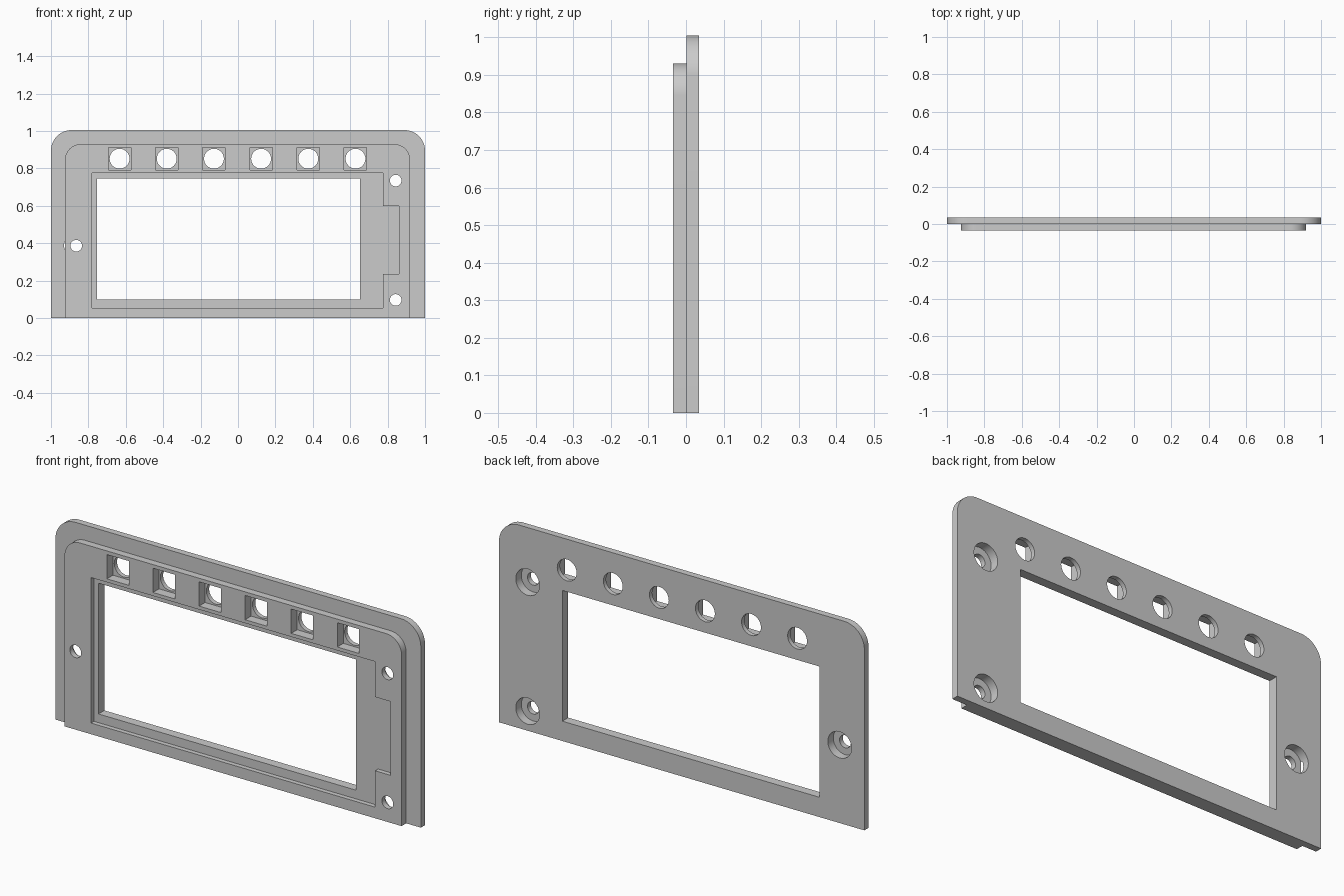
import bpy, bmesh
from math import sin, cos, pi

if "Cube" in bpy.data.objects:
    bpy.data.objects.remove(bpy.data.objects["Cube"])

FRONT, STEP, BACK = -0.035, 0.001, 0.034


def prism(name, pts, y0, y1):
    """Extrude an x-z outline from y0 to y1."""
    bm = bmesh.new()
    face = bm.faces.new([bm.verts.new((x, y0, z)) for x, z in pts])
    ext = bmesh.ops.extrude_face_region(bm, geom=[face])
    verts = [v for v in ext["geom"] if isinstance(v, bmesh.types.BMVert)]
    bmesh.ops.translate(bm, verts=verts, vec=(0, y1 - y0, 0))
    bmesh.ops.recalc_face_normals(bm, faces=bm.faces)
    me = bpy.data.meshes.new(name)
    bm.to_mesh(me)
    bm.free()
    ob = bpy.data.objects.new(name, me)
    bpy.context.collection.objects.link(ob)
    return ob


def arc(cx, cz, r, a0, a1, n):
    return [(cx + r * cos(a0 + (a1 - a0) * i / n),
             cz + r * sin(a0 + (a1 - a0) * i / n)) for i in range(n + 1)]


def rect(x0, x1, z0, z1):
    return [(x0, z0), (x1, z0), (x1, z1), (x0, z1)]


def circle(x, z, r, n=48):
    return arc(x, z, r, 0, 2 * pi, n)[:-1]


def tombstone(x0, x1, top, r):
    """Outline with square bottom and rounded top corners."""
    return ([(x0, 0), (x1, 0)] + arc(x1 - r, top - r, r, 0, pi / 2, 16)
            + arc(x0 + r, top - r, r, pi / 2, pi, 16))


def boolean(target, other, op):
    mod = target.modifiers.new(op, 'BOOLEAN')
    mod.operation, mod.solver, mod.object = op, 'EXACT', other
    other.hide_render = True
    bpy.context.view_layer.objects.active = target
    bpy.ops.object.modifier_apply(modifier=mod.name)
    bpy.data.objects.remove(other)


# Outer flange with the smaller raised step on the front
panel = prism("front_panel", tombstone(-1, 1, 1.005, 0.11), STEP, BACK)
boolean(panel, prism("step", tombstone(-0.925, 0.92, 0.93, 0.085), FRONT, STEP + 0.01), 'UNION')


def cut(pts, y0, y1):
    boolean(panel, prism("cutter", pts, y0, y1), 'DIFFERENCE')


# Display recess with connector tab, then the through window
cut([(-0.78, 0.055), (0.775, 0.055), (0.775, 0.235), (0.86, 0.235),
     (0.86, 0.6), (0.775, 0.6), (0.775, 0.775), (-0.78, 0.775)], FRONT - 0.1, FRONT + 0.023)
cut(rect(-0.755, 0.653, 0.098, 0.745), -0.2, 0.2)

# Row of square button pockets with round openings
for i in range(6):
    x, z, h = -0.633 + 0.2522 * i, 0.852, 0.06
    cut(rect(x - h, x + h, z - h, z + h), FRONT - 0.1, FRONT + 0.047)
    cut(circle(x, z, 0.053), -0.2, 0.2)

# Screw holes, counterbored from the back
for x, z in [(-0.865, 0.387), (0.843, 0.735), (0.843, 0.097)]:
    cut(circle(x, z, 0.031), -0.2, 0.2)
    cut(circle(x, z, 0.065), BACK - 0.043, BACK + 0.1)

bpy.ops.object.select_all(action='DESELECT')
panel.select_set(True)
bpy.context.view_layer.objects.active = panel
bpy.ops.object.shade_smooth_by_angle(angle=pi / 6)
